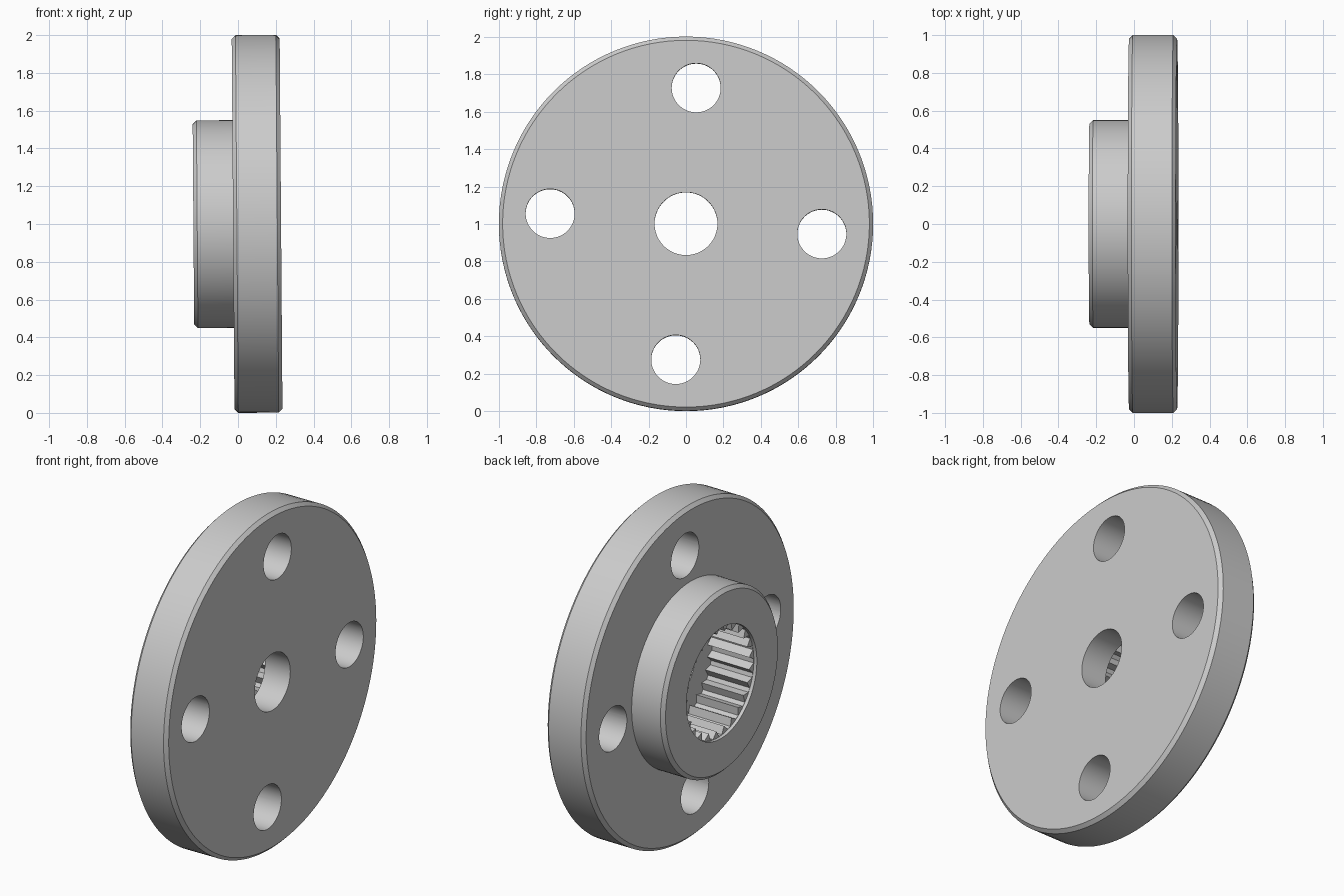
import bpy, bmesh, math
from mathutils import Matrix

if "Cube" in bpy.data.objects:
    bpy.data.objects.remove(bpy.data.objects["Cube"])

TEETH = 25
HUB_X, FLANGE_X, FACE_X, FLOOR_X = -0.236, -0.026, 0.228, 0.06


def circle(r, n=128):
    return [(r * math.cos(math.tau * i / n), r * math.sin(math.tau * i / n)) for i in range(n)]


def star(r_in, r_out, teeth):
    # toothed outline: a wide groove, then a pointed tooth
    pts = []
    for i in range(teeth):
        for k, r in ((0.0, r_in), (0.35, r_out), (0.65, r_out)):
            a = math.tau * (i + k) / teeth
            pts.append((r * math.cos(a), r * math.sin(a)))
    return pts


def loft(name, sections):
    # closed solid through outlines placed along the x axis
    bm = bmesh.new()
    rings = [[bm.verts.new((x, y, z)) for y, z in pts] for x, pts in sections]
    for a, b in zip(rings, rings[1:]):
        n = len(a)
        for i in range(n):
            bm.faces.new((a[i], a[(i + 1) % n], b[(i + 1) % n], b[i]))
    bm.faces.new(rings[0])
    bm.faces.new(rings[-1])
    bmesh.ops.recalc_face_normals(bm, faces=bm.faces)
    me = bpy.data.meshes.new(name)
    bm.to_mesh(me)
    bm.free()
    ob = bpy.data.objects.new(name, me)
    bpy.context.collection.objects.link(ob)
    return ob


def cut(body, cutter):
    cutter.hide_render = True
    m = body.modifiers.new(cutter.name, 'BOOLEAN')
    m.object, m.operation, m.solver = cutter, 'DIFFERENCE', 'EXACT'
    bpy.context.view_layer.objects.active = body
    bpy.ops.object.modifier_apply(modifier=m.name)
    bpy.data.objects.remove(cutter, do_unlink=True)


# Chamfered flange with raised hub
c = 0.02
profile = [(HUB_X, 0.55 - c), (HUB_X + c, 0.55), (FLANGE_X, 0.55), (FLANGE_X, 1 - c),
           (FLANGE_X + c, 1), (FACE_X - c, 1), (FACE_X, 1 - c)]
disc = loft("splined_disc", [(x, circle(r)) for x, r in profile])

# Splined socket with a short lead-in, and the screw bore
cut(disc, loft("spline_cutter", [(-0.4, star(0.29, 0.33, TEETH)), (FLOOR_X, star(0.29, 0.33, TEETH))]))
cut(disc, loft("lead_in_cutter", [(-0.4, circle(0.332)), (HUB_X + 0.02, circle(0.332))]))
cut(disc, loft("bore_cutter", [(-0.1, circle(0.168, 64)), (0.4, circle(0.168, 64))]))

# Four mounting holes
for i in range(4):
    a = math.radians(-4.3) + i * math.pi / 2
    cy, cz = 0.728 * math.cos(a), 0.728 * math.sin(a)
    ring = [(y + cy, z + cz) for y, z in circle(0.131, 64)]
    cut(disc, loft("hole_cutter", [(-0.1, ring), (0.4, ring)]))

# Slight lean, then stand on the ground
disc.data.transform(Matrix.Translation((0, 0, 1)) @ Matrix.Rotation(-0.0075, 4, 'Y'))
bpy.ops.object.select_all(action='DESELECT')
disc.select_set(True)
bpy.context.view_layer.objects.active = disc
bpy.ops.object.shade_smooth_by_angle(angle=math.radians(20))
